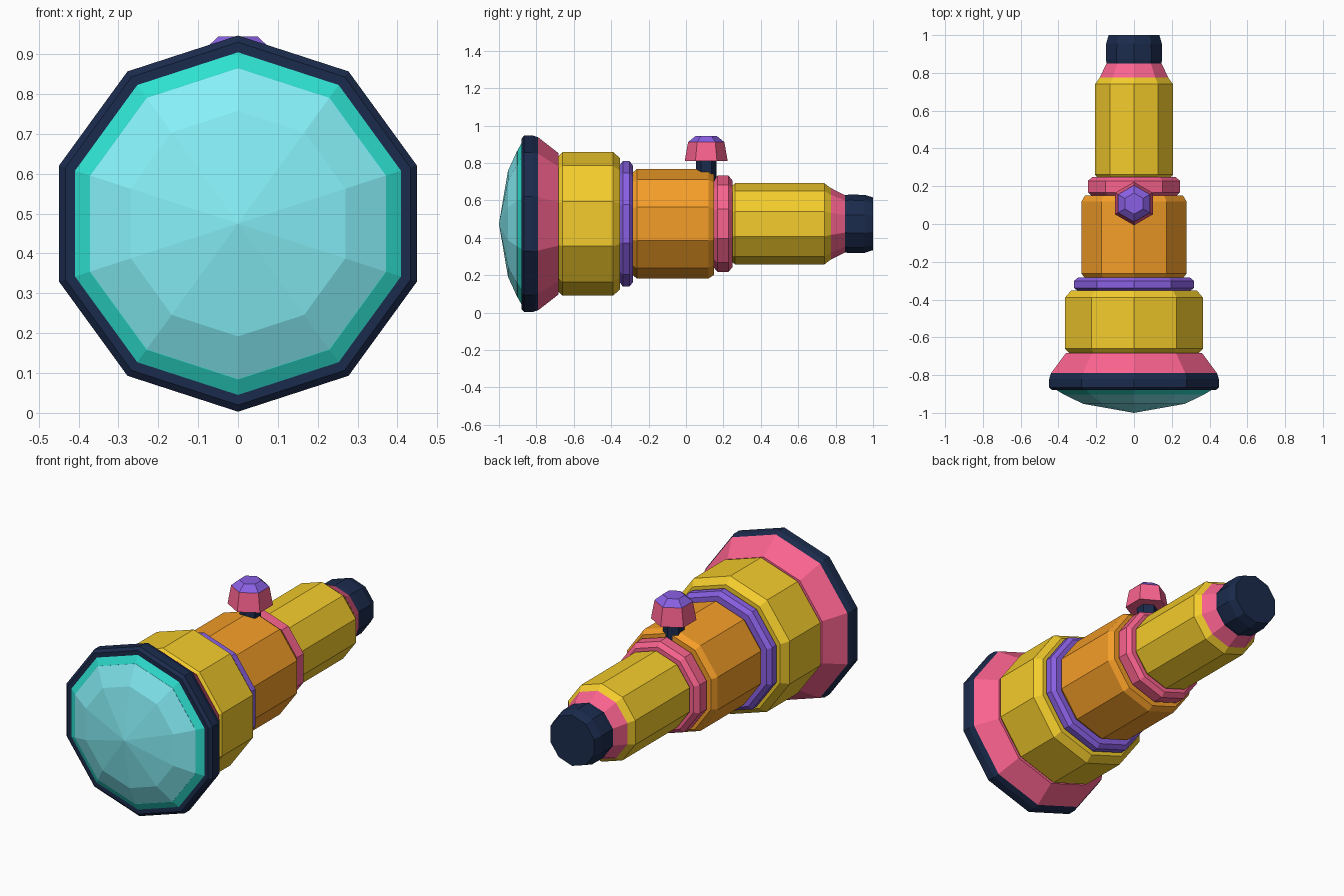
import bpy, bmesh
from math import sin, cos, pi

if "Cube" in bpy.data.objects:
    bpy.data.objects.remove(bpy.data.objects["Cube"])

CZ = 0.475  # height of the tube axis


def material(name, hexcode):
    rgb = [int(hexcode[i:i + 2], 16) / 255 for i in (0, 2, 4)]
    lin = [c / 12.92 if c < 0.04045 else ((c + 0.055) / 1.055) ** 2.4 for c in rgb]
    m = bpy.data.materials.new(name)
    m.diffuse_color = (*lin, 1)
    m.use_nodes = True
    m.node_tree.nodes["Principled BSDF"].inputs["Base Color"].default_value = m.diffuse_color
    return m


NAVY = material("navy", "1b2b4d")
PINK = material("pink", "fa638f")
YELLOW = material("yellow", "f4cc2c")
ORANGE = material("orange", "f59e28")
PURPLE = material("purple", "8a60e4")
TEAL = material("teal", "2ee0d0")
GLASS = material("glass", "86f0f8")


def lathe(name, mat, profile, place, sides):
    """Sweep (distance along axis, radius) points into a capped, faceted solid."""
    bm = bmesh.new()
    rings = []
    for d, r in profile:
        if r == 0:
            rings.append([bm.verts.new(place(d, 0, 0))])
        else:
            rings.append([bm.verts.new(place(d, r, 2 * pi * i / sides)) for i in range(sides)])
    for a, b in zip(rings, rings[1:]):
        for i in range(sides):
            j = (i + 1) % sides
            if len(a) == 1:
                bm.faces.new((a[0], b[i], b[j]))
            else:
                bm.faces.new((a[i], a[j], b[j], b[i]))
    for end in (rings[0], rings[-1]):
        if len(end) > 1:
            bm.faces.new(end)
    bmesh.ops.recalc_face_normals(bm, faces=bm.faces)
    me = bpy.data.meshes.new(name)
    bm.to_mesh(me)
    bm.free()
    me.materials.append(mat)
    bpy.context.collection.objects.link(bpy.data.objects.new(name, me))


def along_tube(d, r, a):
    return (r * sin(a), d, CZ + r * cos(a))


def up_from_tube(d, r, a):
    return (r * sin(a), 0.108 + r * cos(a), d)


# Ten-sided tube sections, front to back: (y, radius)
TUBE = [
    ("lens", GLASS, [(-1.0, 0), (-0.952, 0.283), (-0.903, 0.39), (-0.86, 0.39)]),
    ("lens_ring", TEAL, [(-0.902, 0.391), (-0.876, 0.437), (-0.85, 0.437)]),
    ("front_rim", NAVY, [(-0.88, 0.437), (-0.88, 0.455), (-0.865, 0.472),
                         (-0.82, 0.472), (-0.79, 0.462)]),
    ("front_cone", PINK, [(-0.79, 0.462), (-0.682, 0.378)]),
    ("front_barrel", YELLOW, [(-0.682, 0.362), (-0.66, 0.384), (-0.39, 0.384), (-0.352, 0.35)]),
    ("front_band", PURPLE, [(-0.355, 0.312), (-0.338, 0.335), (-0.302, 0.335), (-0.284, 0.312)]),
    ("middle_barrel", ORANGE, [(-0.284, 0.275), (-0.262, 0.293), (0.12, 0.293), (0.15, 0.272)]),
    ("rear_band", PINK, [(0.147, 0.232), (0.168, 0.257), (0.228, 0.257), (0.248, 0.232)]),
    ("rear_barrel", YELLOW, [(0.245, 0.202), (0.262, 0.217), (0.74, 0.217), (0.778, 0.188)]),
    ("rear_cone", PINK, [(0.775, 0.191), (0.852, 0.152)]),
    ("eyepiece", NAVY, [(0.85, 0.153), (0.87, 0.156), (0.955, 0.155), (1.0, 0.141)]),
]
for name, mat, profile in TUBE:
    lathe(name, mat, profile, along_tube, 10)

# Six-sided knob on top: (z, radius)
KNOB = [
    ("knob_stem", NAVY, [(0.68, 0.055), (0.82, 0.055)]),
    ("knob_grip", PINK, [(0.81, 0.115), (0.912, 0.097)]),
    ("knob_cap", PURPLE, [(0.912, 0.097), (0.945, 0.056)]),
]
for name, mat, profile in KNOB:
    lathe(name, mat, profile, up_from_tube, 6)
